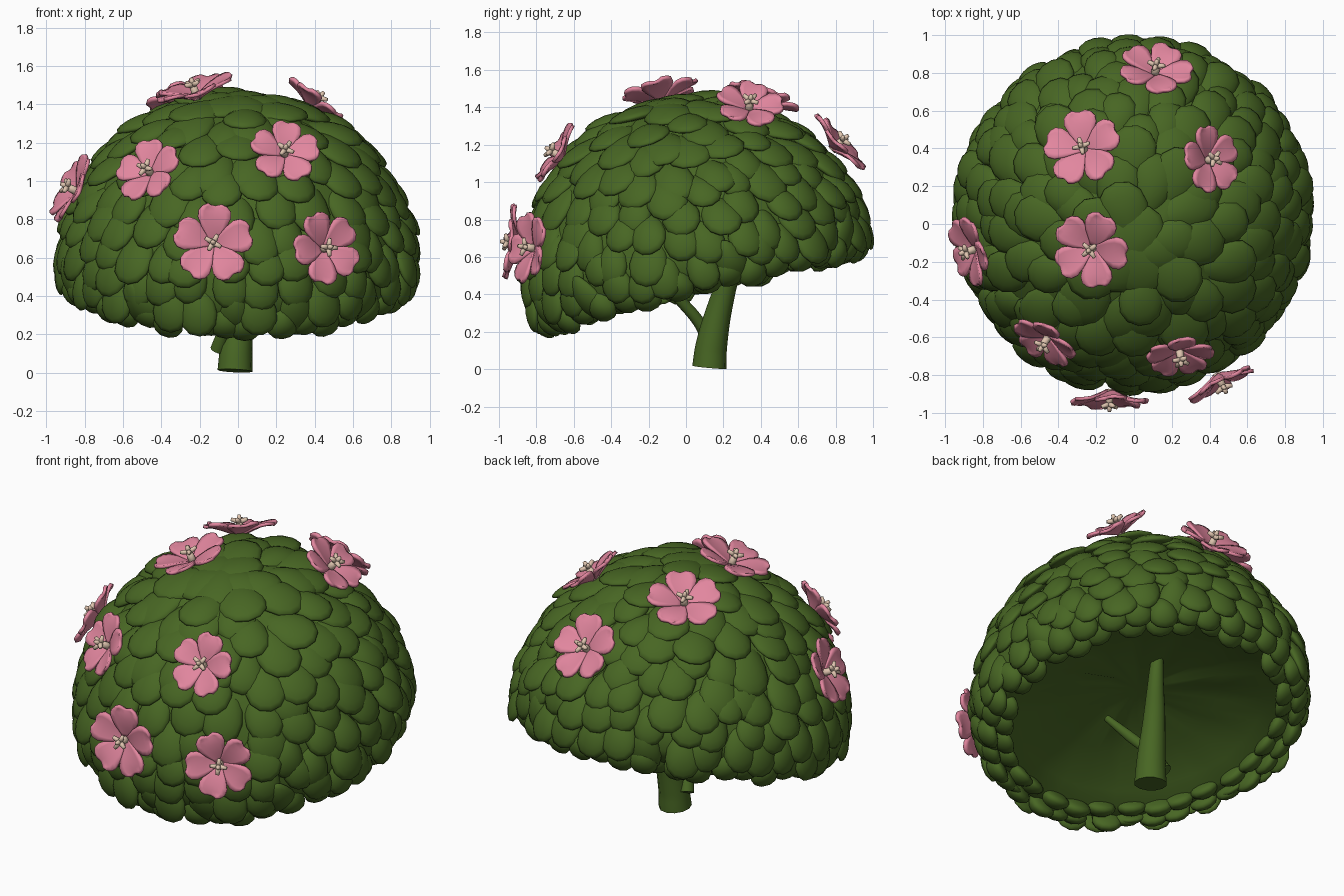
import bpy, bmesh, math, random
from mathutils import Vector, Matrix

random.seed(4)
cube = bpy.data.objects.get("Cube")
if cube:
    bpy.data.objects.remove(cube, do_unlink=True)


def material(name, rgb):
    m = bpy.data.materials.new(name)
    m.use_nodes = True
    m.diffuse_color = (*rgb, 1)
    m.node_tree.nodes["Principled BSDF"].inputs["Base Color"].default_value = (*rgb, 1)
    return m


green = material("leaf green", (0.064, 0.133, 0.017))
pink = material("petal pink", (0.76, 0.24, 0.345))
cream = material("stamen cream", (0.74, 0.56, 0.43))


def finish(bm, name, mat, matrix=None):
    me = bpy.data.meshes.new(name)
    for f in bm.faces:
        f.smooth = True
    bm.to_mesh(me)
    bm.free()
    me.materials.append(mat)
    ob = bpy.data.objects.new(name, me)
    bpy.context.collection.objects.link(ob)
    if matrix:
        ob.matrix_world = matrix
    return ob


# Canopy frame: the whole dome leans forward
tilt = Matrix.Translation((0, 0.09, 0.43)) @ Matrix.Rotation(math.radians(14), 4, 'X')
outer = [(0.0, 1.01), (0.26, 0.98), (0.49, 0.87), (0.68, 0.7), (0.8, 0.52),
         (0.875, 0.36), (0.905, 0.2), (0.905, 0.11), (0.85, 0.03)]
inner = [(0.78, 0.04), (0.69, 0.09), (0.46, 0.16), (0.2, 0.21), (0.0, 0.22)]

# Hollow canopy shell, lathed from the profile
bm = bmesh.new()
verts = [bm.verts.new((r, 0, z)) for r, z in outer + inner]
edges = [bm.edges.new(pair) for pair in zip(verts, verts[1:])]
bmesh.ops.spin(bm, geom=verts + edges, axis=(0, 0, 1), cent=(0, 0, 0),
               angle=math.tau, steps=40)
bmesh.ops.remove_doubles(bm, verts=bm.verts, dist=0.001)
bmesh.ops.recalc_face_normals(bm, faces=bm.faces)
for v in bm.verts:
    if v.co.xy.length < 0.7:
        v.co.z += random.uniform(-0.012, 0.012)
finish(bm, "canopy_shell", green, tilt)


def along(profile, t):
    """Point and downhill direction at fraction t of a profile's length."""
    pts = [Vector(p) for p in profile]
    left = t * sum((b - a).length for a, b in zip(pts, pts[1:]))
    for a, b in zip(pts, pts[1:]):
        step = (b - a).length
        if left <= step or b == pts[-1]:
            return a + (b - a) * min(left / step, 1), (b - a).normalized()
        left -= step


def add_leaf(bm, pos, down, normal, half_w, half_l, thick):
    """A plump scale, broad at its lower tip, which lifts off the surface."""
    side = down.cross(normal).normalized()
    normal = side.cross(down).normalized()
    frame = Matrix((side, down, normal)).transposed().to_4x4()
    frame.translation = pos
    made = bmesh.ops.create_uvsphere(bm, u_segments=14, v_segments=9, radius=1)
    for v in made["verts"]:
        x, y, z = v.co
        width = 0.85 + 0.25 * y
        bend = -0.025 * y * y - 0.015 * x * x
        v.co = frame @ Vector((x * half_w * width, y * half_l, z * thick + bend))


# Shingled rows of leaves, from the crown to the rim
leaves = bmesh.new()
rows = 11
for i in range(rows):
    t = 0.05 + 0.87 * i / (rows - 1)
    grow = 1.25 - 0.4 * t
    count = max(5, round(math.tau * along(outer, t)[0].x / (0.185 * grow)))
    for k in range(count):
        a = math.tau * (k + 0.5 * (i % 2) + random.uniform(-0.25, 0.25)) / count
        p, d = along(outer, min(0.96, max(0.02, t + random.uniform(-0.03, 0.03))))
        out = Vector((math.cos(a), math.sin(a), 0))
        up = Vector((0, 0, 1))
        down = out * d.x + up * d.y
        normal = out * -d.y + up * d.x
        across = down.cross(normal)
        lift = random.uniform(0.18, 0.36) * min(1, 0.25 + t * 2)
        lean = down + normal * lift + across * random.uniform(-0.3, 0.3)
        s = grow * random.uniform(0.88, 1.12)
        add_leaf(leaves, out * p.x + up * p.y + normal * 0.008, lean.normalized(),
                 normal, 0.122 * s, 0.16 * s, 0.036)

# Plump leaves curling under the rim
for radius, height, count, inward in ((0.88, 0.05, 38, 0.1), (0.81, 0.05, 32, 0.4)):
    for k in range(count):
        a = math.tau * (k + random.uniform(-0.25, 0.25)) / count
        out = Vector((math.cos(a), math.sin(a), 0))
        down = Vector((0, 0, -1)) - out * inward
        pos = out * radius + Vector((0, 0, height + random.uniform(-0.025, 0.025)))
        add_leaf(leaves, pos, down.normalized(), out, 0.095, 0.1, 0.05)
finish(leaves, "canopy_leaves", green, tilt)


# Trunk and side branch, as tapered tubes
def tube(name, points):
    cu = bpy.data.curves.new(name, 'CURVE')
    cu.dimensions = '3D'
    cu.bevel_depth = 1
    cu.bevel_resolution = 4
    cu.use_fill_caps = True
    cu.resolution_u = 6
    sp = cu.splines.new('BEZIER')
    sp.bezier_points.add(len(points) - 1)
    for bp, (co, rad) in zip(sp.bezier_points, points):
        bp.co = co
        bp.radius = rad
        bp.handle_left_type = bp.handle_right_type = 'AUTO'
    cu.materials.append(green)
    ob = bpy.data.objects.new(name, cu)
    bpy.context.collection.objects.link(ob)


tube("trunk", [((-0.015, 0.125, 0.01), 0.092), ((-0.01, 0.135, 0.12), 0.085),
               ((0.02, 0.2, 0.4), 0.062), ((0.06, 0.26, 0.58), 0.045), ((0.08, 0.3, 0.74), 0.032)])
tube("side_branch", [((-0.105, 0.14, 0.12), 0.04), ((-0.06, 0.07, 0.25), 0.032),
                     ((-0.01, -0.04, 0.38), 0.03), ((0.07, -0.15, 0.52), 0.02)])

# Blossoms: five notched, cupped petals around a branching stamen
petal_shape = [(0.02, 0.07), (0.2, 0.17), (0.42, 0.32), (0.65, 0.42),
               (0.82, 0.41), (0.94, 0.31), (1.0, 0.17)]
across = [-1, -0.67, -0.33, 0, 0.33, 0.67, 1]


def blossom(label, centre, normal, size, spin):
    frame = Matrix.Translation(centre) @ Vector(normal).to_track_quat('Z', 'Y').to_matrix().to_4x4() \
        @ Matrix.Rotation(math.radians(spin), 4, 'Z')
    bm = bmesh.new()
    for k in range(5):
        turn = Matrix.Rotation(math.tau * k / 5, 4, 'Z')
        grid = []
        for u, w in petal_shape:
            row = []
            for v in across:
                reach = u - 0.05 * (1 - abs(v)) * u ** 6
                lift = 0.45 * u - 0.2 * u ** 3 + 0.05 * v * v * u + 0.03 * v
                row.append(bm.verts.new(turn @ Vector((reach, v * w, lift)) * size))
            grid.append(row)
        for a, b in zip(grid, grid[1:]):
            for j in range(len(across) - 1):
                bm.faces.new((a[j], b[j], b[j + 1], a[j + 1]))
    petals = finish(bm, "petals_" + label, pink, frame)
    solid = petals.modifiers.new("thickness", 'SOLIDIFY')
    solid.thickness = 0.018
    solid.offset = 0

    bm = bmesh.new()

    def rod(a, b, r1, r2):
        a, b = Vector(a), Vector(b)
        m = Matrix.Translation((a + b) / 2) @ (b - a).to_track_quat('Z', 'Y').to_matrix().to_4x4()
        bmesh.ops.create_cone(bm, cap_ends=True, segments=8, radius1=r1, radius2=r2,
                              depth=(b - a).length, matrix=m)

    rod((0, 0, -0.01), (0, 0, 0.08), 0.024, 0.018)
    rod((0, 0, 0.075), (0, 0, 0.11), 0.018, 0.009)
    for k in range(4):
        a = math.tau * (k + 0.5) / 4
        rod((0, 0, 0.07), (math.cos(a) * 0.047, math.sin(a) * 0.047, 0.085), 0.017, 0.01)
    finish(bm, "stamen_" + label, cream, frame)


blossom("front_low", (-0.13, -0.885, 0.67), (0, -1, 0.12), 0.205, 15)
blossom("front_left_low", (0.44, -0.8, 0.645), (0.45, -0.87, 0.12), 0.19, 40)
blossom("front_left_high", (0.24, -0.66, 1.13), (0.1, -0.82, 0.5), 0.18, 10)
blossom("front_right_high", (-0.45, -0.59, 1.035), (-0.45, -0.72, 0.45), 0.18, 30)
blossom("right_side", (-0.83, -0.13, 0.94), (-0.85, -0.25, 0.42), 0.19, 0)
blossom("crown_front", (-0.215, -0.125, 1.435), (-0.3, -0.2, 1), 0.205, 50)
blossom("crown_right", (-0.26, 0.39, 1.4), (-0.28, 0.32, 1), 0.205, 20)
blossom("crown_left", (0.38, 0.335, 1.38), (0.6, 0.12, 0.75), 0.18, 0)
blossom("back_high", (0.11, 0.785, 1.18), (0.1, 0.75, 0.65), 0.195, 35)
